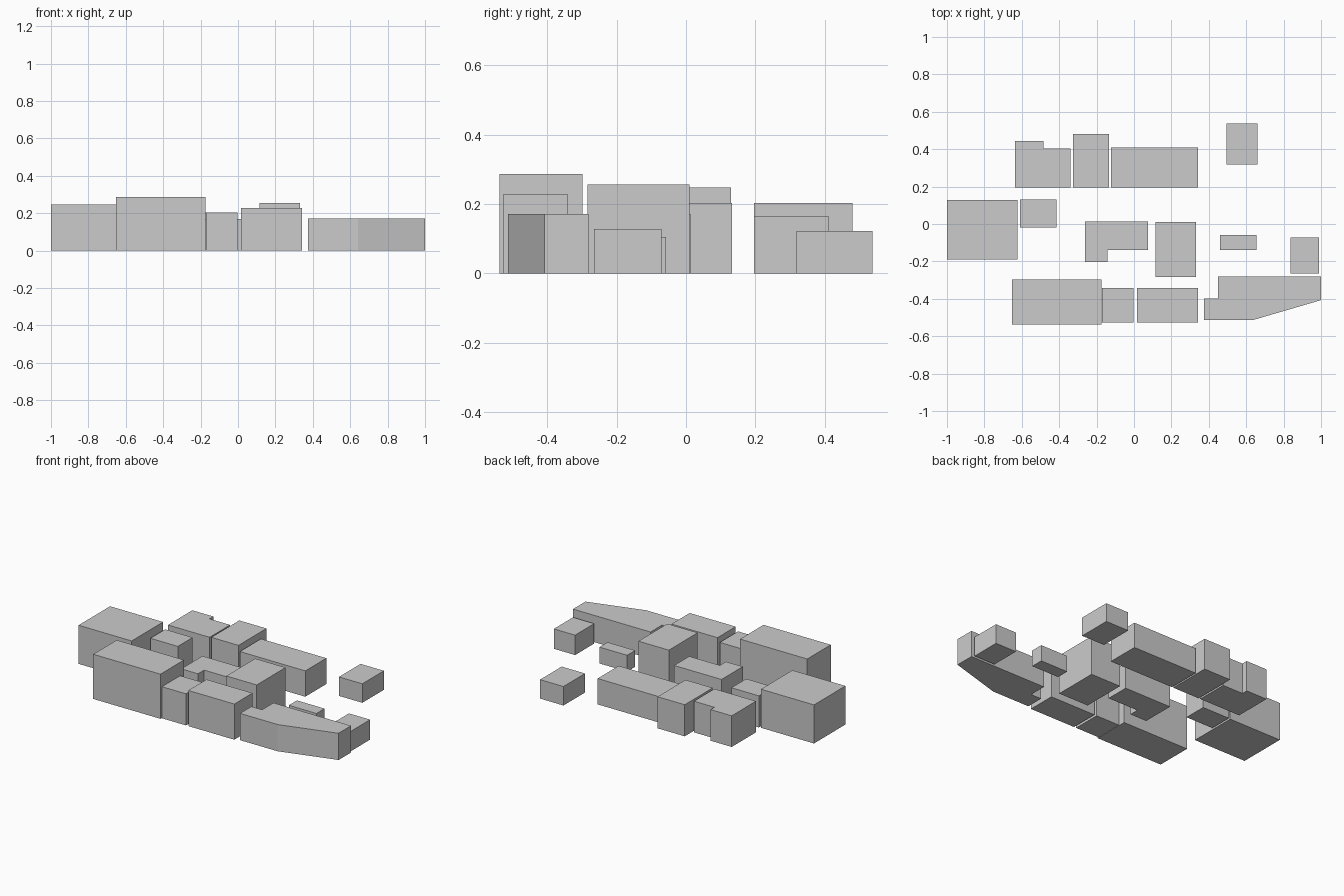
import bpy, bmesh

if "Cube" in bpy.data.objects:
    bpy.data.objects.remove(bpy.data.objects["Cube"])


def prism(name, outline, height):
    """Extrude a counter-clockwise footprint up from the ground."""
    bm = bmesh.new()
    base = bm.faces.new([bm.verts.new((x, y, 0)) for x, y in outline])
    top = bmesh.ops.extrude_face_region(bm, geom=[base], use_keep_orig=True)["geom"]
    for v in top:
        if isinstance(v, bmesh.types.BMVert):
            v.co.z = height
    bmesh.ops.recalc_face_normals(bm, faces=bm.faces)
    mesh = bpy.data.meshes.new(name)
    bm.to_mesh(mesh)
    bm.free()
    obj = bpy.data.objects.new(name, mesh)
    bpy.context.collection.objects.link(obj)
    return obj


def block(name, x0, x1, y0, y1, height):
    return prism(name, [(x0, y0), (x1, y0), (x1, y1), (x0, y1)], height)


# Rectangular buildings: x range, y range, height
blocks = {
    "west_hall": (-1.0, -0.623, -0.19, 0.129, 0.248),
    "west_annex": (-0.61, -0.415, -0.018, 0.132, 0.203),
    "north_house": (-0.327, -0.134, 0.196, 0.48, 0.203),
    "north_long_house": (-0.124, 0.341, 0.196, 0.41, 0.166),
    "northeast_hut": (0.495, 0.661, 0.318, 0.537, 0.122),
    "central_tower": (0.115, 0.331, -0.283, 0.01, 0.256),
    "small_shed": (0.459, 0.656, -0.14, -0.058, 0.105),
    "east_hut": (0.838, 0.989, -0.265, -0.071, 0.128),
    "south_hall": (-0.653, -0.175, -0.537, -0.298, 0.287),
    "south_link_house": (-0.172, -0.002, -0.526, -0.341, 0.203),
    "south_house": (0.015, 0.342, -0.526, -0.341, 0.229),
}
for name, dims in blocks.items():
    block(name, *dims)

# Buildings with stepped or angled footprints
prism("northwest_stepped_house",
      [(-0.635, 0.196), (-0.339, 0.196), (-0.339, 0.404),
       (-0.485, 0.404), (-0.485, 0.443), (-0.635, 0.443)], 0.2)
prism("central_corner_house",
      [(-0.262, -0.202), (-0.143, -0.202), (-0.143, -0.14),
       (0.075, -0.14), (0.075, 0.014), (-0.262, 0.014)], 0.17)
prism("southeast_angled_building",
      [(0.373, -0.512), (0.641, -0.512), (1.0, -0.407), (1.0, -0.281),
       (0.449, -0.281), (0.449, -0.397), (0.373, -0.397)], 0.172)
